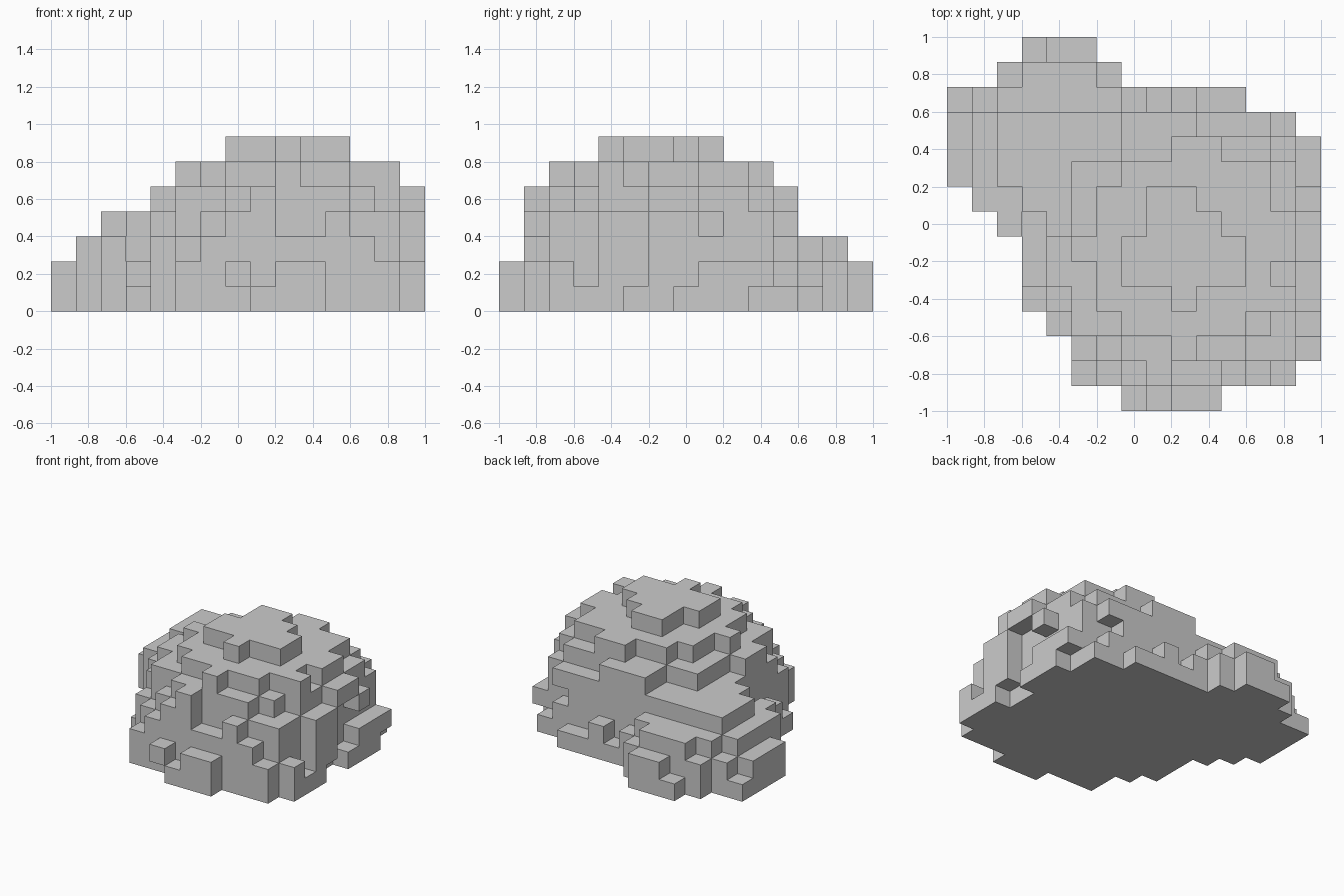
import bpy, bmesh, random, math

if "Cube" in bpy.data.objects:
    bpy.data.objects.remove(bpy.data.objects["Cube"])

random.seed(7)
N = 15
S = 2 / N                      # block size

# Footprint: first and last block of each row, front to back
ROWS = [(7, 10), (5, 13), (5, 14), (4, 14), (3, 14), (3, 14), (3, 14), (2, 14),
        (1, 14), (0, 14), (0, 14), (0, 13), (0, 11), (2, 6), (3, 5)]

# Two lumps: centre block, radius of each layer, widest reach of each layer
MOUND = ((9, 6), [6.6, 6.45, 6.2, 5.9, 5.3, 4.3, 2.4], [6, 6, 5, 5, 5, 4, 2])
SHOULDER = ((4, 10), [4.6, 4.3, 3.7, 2.7], [4, 4, 3, 2])


def lump(cells, centre, radii, reach):
    """Stack of ragged discs."""
    for k, (r, m) in enumerate(zip(radii, reach)):
        for j, (a, b) in enumerate(ROWS):
            for i in range(a, b + 1):
                dx, dy = abs(i - centre[0]), abs(j - centre[1])
                rough = random.uniform(-0.65, 0.25) if k else 0
                if max(dx, dy) <= m and math.hypot(dx, dy) < r + rough:
                    cells.add((i, j, k))


cells = set()
lump(cells, *MOUND)
lump(cells, *SHOULDER)
cells |= {(i, j, 0) for j, (a, b) in enumerate(ROWS) for i in range(a, b + 1)}
cells = {c for c in cells if c[2] < 3 or c[1] < 12}

# Front: low slab, then a jagged row of columns
cells = {c for c in cells if c[1] > 1 and c[0] < 14}
cells |= {(8, 0, 0), (9, 0, 0), (10, 0, 0), (9, 0, 1), (10, 0, 1), (7, 0, 1)}
for n, h in enumerate((2, 3, 4, 5, 3, 3, 4, 3, 2)):
    cells |= {(5 + n, 1, k) for k in range(h)}

# Right side: columns from a bottom to a top layer, some overhanging
for j, lo, hi in ((2, 0, 2), (3, 0, 1), (4, 0, 4), (5, 1, 4), (6, 4, 5), (7, 4, 5),
                  (7, 0, 1), (8, 0, 2), (8, 3, 4), (9, 0, 2), (10, 1, 2)):
    cells |= {(14, j, k) for k in range(lo, hi)}

# Blocks that set the outermost reach of the upper layers
cells |= {(13, 6, 4), (13, 7, 4), (4, 6, 4), (9, 11, 4), (5, 6, 5), (13, 6, 5),
          (9, 2, 5), (9, 10, 5), (7, 5, 6), (11, 5, 6), (9, 4, 6), (9, 8, 6),
          (0, 10, 1), (4, 14, 1), (1, 10, 2), (4, 13, 2), (2, 10, 3), (9, 11, 3)}

# Skin only the exposed block sides
bm = bmesh.new()
verts = {}


def vert(p):
    if p not in verts:
        verts[p] = bm.verts.new((p[0] * S - 1, p[1] * S - 1, p[2] * S))
    return verts[p]


for c in sorted(cells):
    for ax in range(3):
        for side in (0, 1):
            n = list(c)
            n[ax] += 1 if side else -1
            if tuple(n) in cells:
                continue
            u, v = (ax + 1) % 3, (ax + 2) % 3
            loop = []
            for du, dv in ((0, 0), (1, 0), (1, 1), (0, 1)):
                p = list(c)
                p[ax] += side
                p[u] += du
                p[v] += dv
                loop.append(vert(tuple(p)))
            bm.faces.new(loop if side else loop[::-1])

me = bpy.data.meshes.new("boulder")
bm.to_mesh(me)
bm.free()
ob = bpy.data.objects.new("boulder", me)
bpy.context.collection.objects.link(ob)
